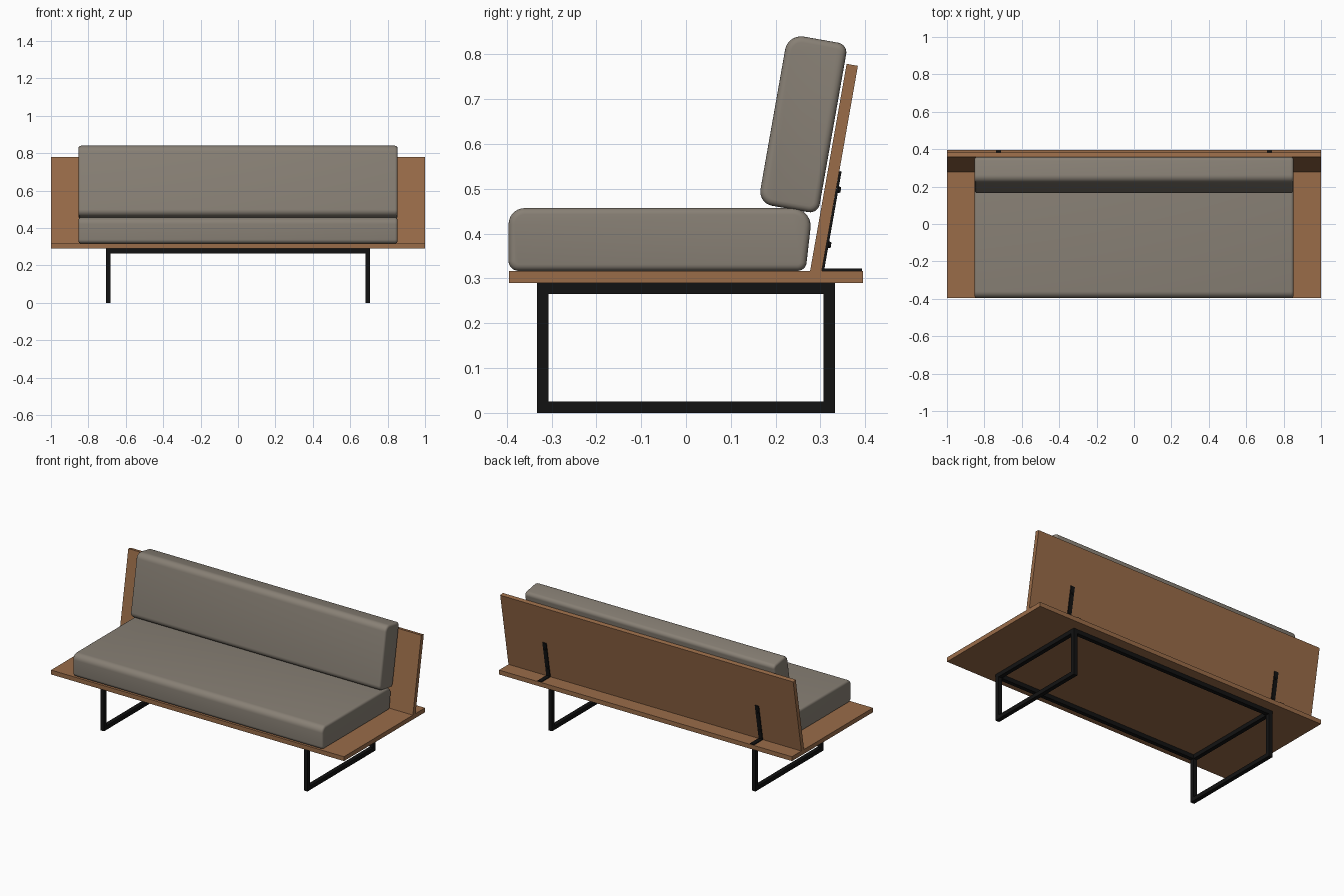
import bpy, bmesh, math
from mathutils import Vector, Matrix

if "Cube" in bpy.data.objects:
    bpy.data.objects.remove(bpy.data.objects["Cube"])


def material(name, rgb):
    m = bpy.data.materials.new(name)
    m.diffuse_color = (*rgb, 1)
    m.use_nodes = True
    m.node_tree.nodes["Principled BSDF"].inputs["Base Color"].default_value = m.diffuse_color
    return m


WOOD = material("warm wood", (0.32, 0.15, 0.066))
FABRIC = material("taupe fabric", (0.245, 0.215, 0.177))
BLACK = material("black metal", (0.006, 0.006, 0.006))

TILT = math.radians(10)
UP = Vector((0, math.sin(TILT), math.cos(TILT)))      # along the backrest
OUT = Vector((0, math.cos(TILT), -math.sin(TILT)))    # out of its rear face


def finish(name, bm, mat, smooth=False):
    bmesh.ops.recalc_face_normals(bm, faces=bm.faces[:])
    me = bpy.data.meshes.new(name)
    bm.to_mesh(me)
    bm.free()
    me.materials.append(mat)
    ob = bpy.data.objects.new(name, me)
    bpy.context.collection.objects.link(ob)
    if smooth:
        bpy.ops.object.select_all(action='DESELECT')
        ob.select_set(True)
        bpy.context.view_layer.objects.active = ob
        bpy.ops.object.shade_smooth_by_angle(angle=math.radians(35))
    return ob


def add_box(bm, x, y, z):
    size = [b - a for a, b in (x, y, z)]
    mid = [(a + b) / 2 for a, b in (x, y, z)]
    bmesh.ops.create_cube(bm, size=1, matrix=Matrix.Translation(mid) @ Matrix.Diagonal((*size, 1)))


def rounded(corners, radii, steps=7):
    """Round the corners of a (y, z) polygon."""
    pts = []
    for i, r in enumerate(radii):
        p = Vector(corners[i])
        a = (Vector(corners[i - 1]) - p).normalized()
        b = (Vector(corners[(i + 1) % len(corners)]) - p).normalized()
        half = a.angle(b) / 2
        c = p + (a + b).normalized() * (r / math.sin(half))
        s = p + a * (r / math.tan(half)) - c
        e = p + b * (r / math.tan(half)) - c
        for k in range(steps + 1):
            t = k / steps
            th = s.angle(e)
            pts.append(c + (s * math.sin((1 - t) * th) + e * math.sin(t * th)) / math.sin(th))
    return pts


def add_prism(bm, pts, x0, x1, end_bevel=0):
    """Extrude a (y, z) outline along x, optionally rounding the two ends."""
    f = bm.faces.new([bm.verts.new((x0, p[0], p[1])) for p in pts])
    ext = bmesh.ops.extrude_face_region(bm, geom=[f], use_keep_orig=True)
    top = [g for g in ext["geom"] if isinstance(g, bmesh.types.BMFace)][0]
    bmesh.ops.translate(bm, verts=top.verts[:], vec=(x1 - x0, 0, 0))
    bmesh.ops.recalc_face_normals(bm, faces=bm.faces[:])
    if end_bevel:
        edges = list(set(f.edges[:] + top.edges[:]))
        bmesh.ops.bevel(bm, geom=edges, offset=end_bevel, segments=4, profile=0.5, affect='EDGES')


# Seat board
bm = bmesh.new()
add_box(bm, (-1, 1), (-0.395, 0.395), (0.29, 0.317))
finish("seat_board", bm, WOOD)

# Leaning back board, cut flat where it meets the seat
bm = bmesh.new()
top = Vector((0.277, 0.317)) + Vector((UP.y, UP.z)) * 0.469
back = Vector((OUT.y, OUT.z)) * 0.0255
add_prism(bm, [(0.277, 0.317), (0.303, 0.317), top + back, top], -1, 1)
finish("back_board", bm, WOOD)

# Cushions
bm = bmesh.new()
add_prism(bm, rounded([(-0.396, 0.317), (0.267, 0.317), (0.283, 0.457), (-0.396, 0.457)],
                      [0.022, 0.02, 0.04, 0.036]), -0.853, 0.853, 0.014)
finish("seat_cushion", bm, FABRIC, True)

bm = bmesh.new()
mid = Vector((0, 0.261, 0.645))
quad = [mid + OUT * a + UP * b for a, b in
        ((-0.068, -0.192), (0.068, -0.192), (0.068, 0.192), (-0.068, 0.192))]
add_prism(bm, rounded([(q.y, q.z) for q in quad], [0.032, 0.022, 0.022, 0.036]),
          -0.853, 0.853, 0.014)
finish("back_cushion", bm, FABRIC, True)

# Square-tube base: a loop at each end joined by two rails
T, W, D, H = 0.025, 0.707, 0.332, 0.29
for side, s in (("left", -1), ("right", 1)):
    bm = bmesh.new()
    xs = sorted((s * W, s * (W - T)))
    for z in (0, H - T):
        add_box(bm, xs, (-D, D), (z, z + T))
    for y in (-D, D - T):
        add_box(bm, xs, (y, y + T), (T, H - T))
    finish(side + "_leg_loop", bm, BLACK)
for name, y in (("front", -D), ("rear", D - T)):
    bm = bmesh.new()
    add_box(bm, (-W + T, W - T), (y, y + T), (H - T, H))
    finish(name + "_rail", bm, BLACK)

# Angle brackets behind the back board, with bolts
foot = Vector((0, 0.303, 0.317))
for side, s in (("left", -1), ("right", 1)):
    x = s * 0.725
    bm = bmesh.new()
    add_box(bm, (x - 0.013, x + 0.013), (0.305, 0.393), (0.317, 0.322))
    a, b = foot, foot + UP * 0.226
    add_prism(bm, [(p.y, p.z) for p in (a, a + OUT * 0.005, b + OUT * 0.005, b)],
              x - 0.013, x + 0.013)
    finish(side + "_bracket", bm, BLACK)
    bm = bmesh.new()
    for h in (0.06, 0.185):
        c = foot + UP * h + OUT * 0.007
        c.x = x
        rot = OUT.to_track_quat('Z', 'Y').to_matrix().to_4x4()
        bmesh.ops.create_cone(bm, cap_ends=True, segments=12, radius1=0.008, radius2=0.006,
                              depth=0.007, matrix=Matrix.Translation(c) @ rot)
    finish(side + "_bracket_bolts", bm, BLACK)
